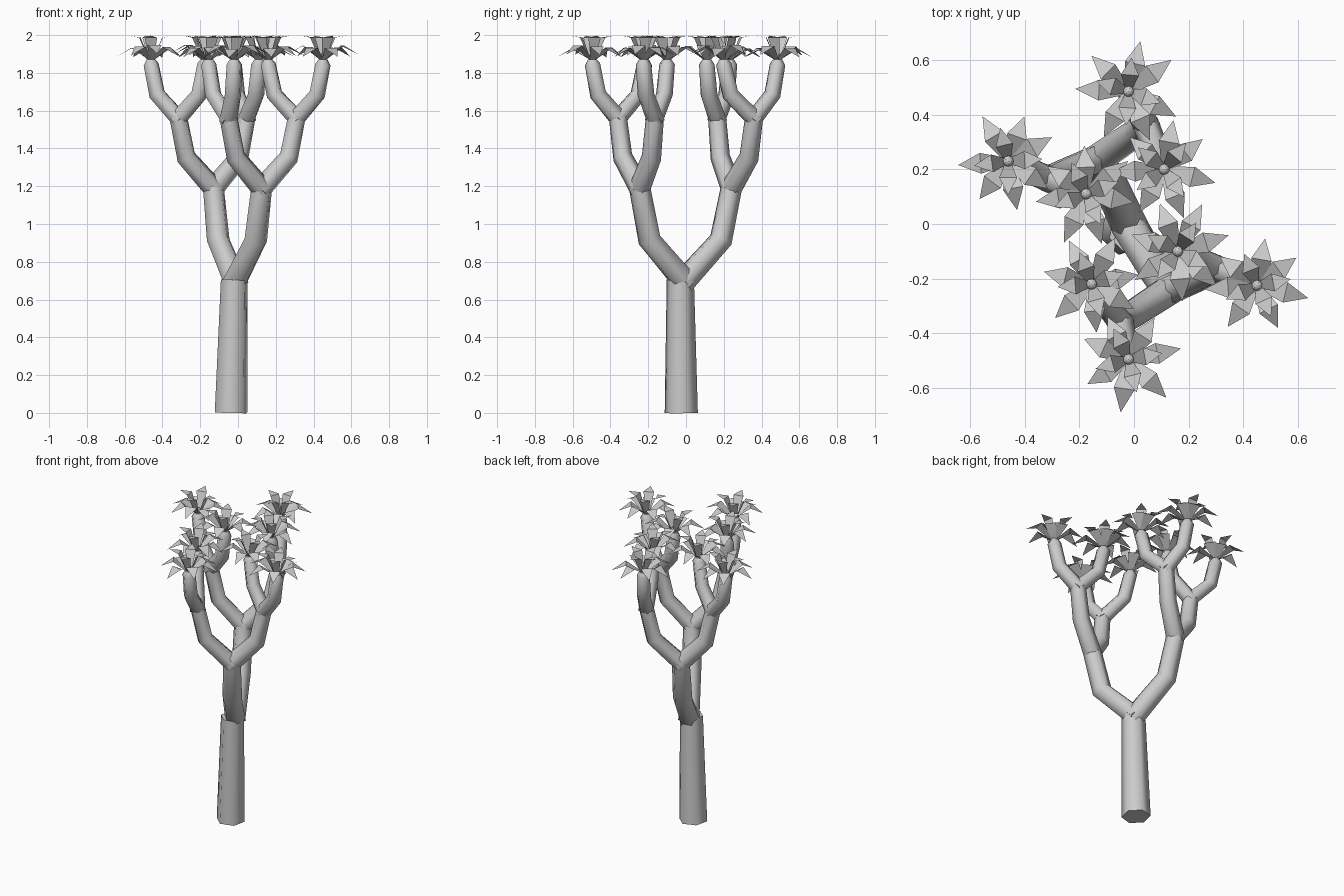
import bpy, bmesh, math, random
from mathutils import Vector, Matrix

if "Cube" in bpy.data.objects:
    bpy.data.objects.remove(bpy.data.objects["Cube"])

random.seed(4)
SIDES = 6


def make_object(name, bm):
    mesh = bpy.data.meshes.new(name)
    bm.to_mesh(mesh)
    bm.free()
    ob = bpy.data.objects.new(name, mesh)
    bpy.context.collection.objects.link(ob)
    return ob


def tube(name, points, radii):
    """Six-sided tapered tube through the points, with closed ends."""
    pts = [Vector(p) for p in points]
    bm = bmesh.new()
    rings = []
    for i, (p, r) in enumerate(zip(pts, radii)):
        d = (pts[min(i + 1, len(pts) - 1)] - pts[max(i - 1, 0)]).normalized()
        rot = Vector((0, 0, 1)).rotation_difference(d)
        ring = []
        for k in range(SIDES):
            a = 2 * math.pi * k / SIDES + 0.3
            ring.append(bm.verts.new(p + rot @ Vector((r * math.cos(a), r * math.sin(a), 0))))
        rings.append(ring)
    for a, b in zip(rings, rings[1:]):
        for k in range(SIDES):
            n = (k + 1) % SIDES
            bm.faces.new((a[k], a[n], b[n], b[k])).smooth = True
    bm.faces.new(rings[0][::-1])
    bm.faces.new(rings[-1])
    return make_object(name, bm)


def branch(name, start, end, r0, r1, tip=False):
    """Branch that first spreads outward, then bends up."""
    s, e = Vector(start), Vector(end)
    d = e - s
    mid = s + Vector((d.x * 0.78, d.y * 0.78, d.z * 0.44))
    out = Vector((d.x, d.y, d.z * 0.6)).normalized()
    pts = [s - out * 0.02, mid, e]
    radii = [r0, (r0 + r1) / 2, r1]
    if tip:
        pts.append(e + Vector((0, 0, 0.025)))
        radii.append(r1 * 0.6)
    return tube(name, pts, radii)


def add_leaf(bm, angle, profile):
    """Pointed leaf: profile lists (distance, height, half width)."""
    rot = Matrix.Rotation(angle, 3, 'Z')
    (r0, z0, w0), (r1, z1, w1), (r2, z2, _) = profile
    v = [bm.verts.new(rot @ Vector(c)) for c in
         ((r0, -w0, z0), (r0, w0, z0), (r1, w1, z1), (r1, -w1, z1), (r2, 0, z2))]
    bm.faces.new((v[0], v[3], v[2], v[1]))
    bm.faces.new((v[3], v[4], v[2]))


def rosette(name, x, y):
    bm = bmesh.new()
    turn = random.uniform(0, 6.28)
    # spreading, drooping outer leaves
    for k in range(7):
        s = random.uniform(0.9, 1.04)
        lift = random.uniform(-0.01, 0.012)
        add_leaf(bm, turn + 2 * math.pi * k / 7 + random.uniform(-0.12, 0.12),
                 [(0.015, 0, 0.014), (0.105 * s, 0.065 + lift, 0.038), (0.19 * s, 0.018 + lift, 0)])
    # upright inner leaves with tips bent outward
    for k in range(4):
        add_leaf(bm, turn + 0.4 + math.pi * k / 2 + random.uniform(-0.15, 0.15),
                 [(0.015, 0.005, 0.014), (0.06, 0.115, 0.033), (0.125, 0.125, 0)])
    # central bud
    bmesh.ops.create_icosphere(bm, subdivisions=2, radius=0.02,
                               matrix=Matrix.Translation((0, 0, 0.012)))
    make_object(name, bm).location = (x, y, 1.872)


# trunk
crown = (-0.015, -0.01, 0.70)
tube("trunk", [(-0.037, -0.025, 0), (-0.02, -0.03, 0.705)], [0.09, 0.074])

# each limb: fork point, then sub-branch forks with the shoot tips they carry
limbs = [
    ((0.125, -0.245, 1.19), [
        ((0.31, -0.165, 1.56), [(0.45, -0.225), (0.16, -0.10)]),
        ((-0.05, -0.36, 1.56), [(-0.155, -0.22), (-0.02, -0.495)])]),
    ((-0.13, 0.24, 1.19), [
        ((-0.315, 0.165, 1.56), [(-0.46, 0.23), (-0.175, 0.11)]),
        ((0.045, 0.36, 1.56), [(-0.02, 0.485), (0.11, 0.20)])]),
]
for i, (fork, subs) in enumerate(limbs):
    branch(f"limb_{i}", crown, fork, 0.068, 0.058)
    for j, (joint, tips) in enumerate(subs):
        branch(f"branch_{i}_{j}", fork, joint, 0.057, 0.049)
        for k, (x, y) in enumerate(tips):
            branch(f"shoot_{i}_{j}_{k}", joint, (x, y, 1.845), 0.049, 0.042, tip=True)
            rosette(f"leaf_rosette_{i}_{j}_{k}", x, y)
